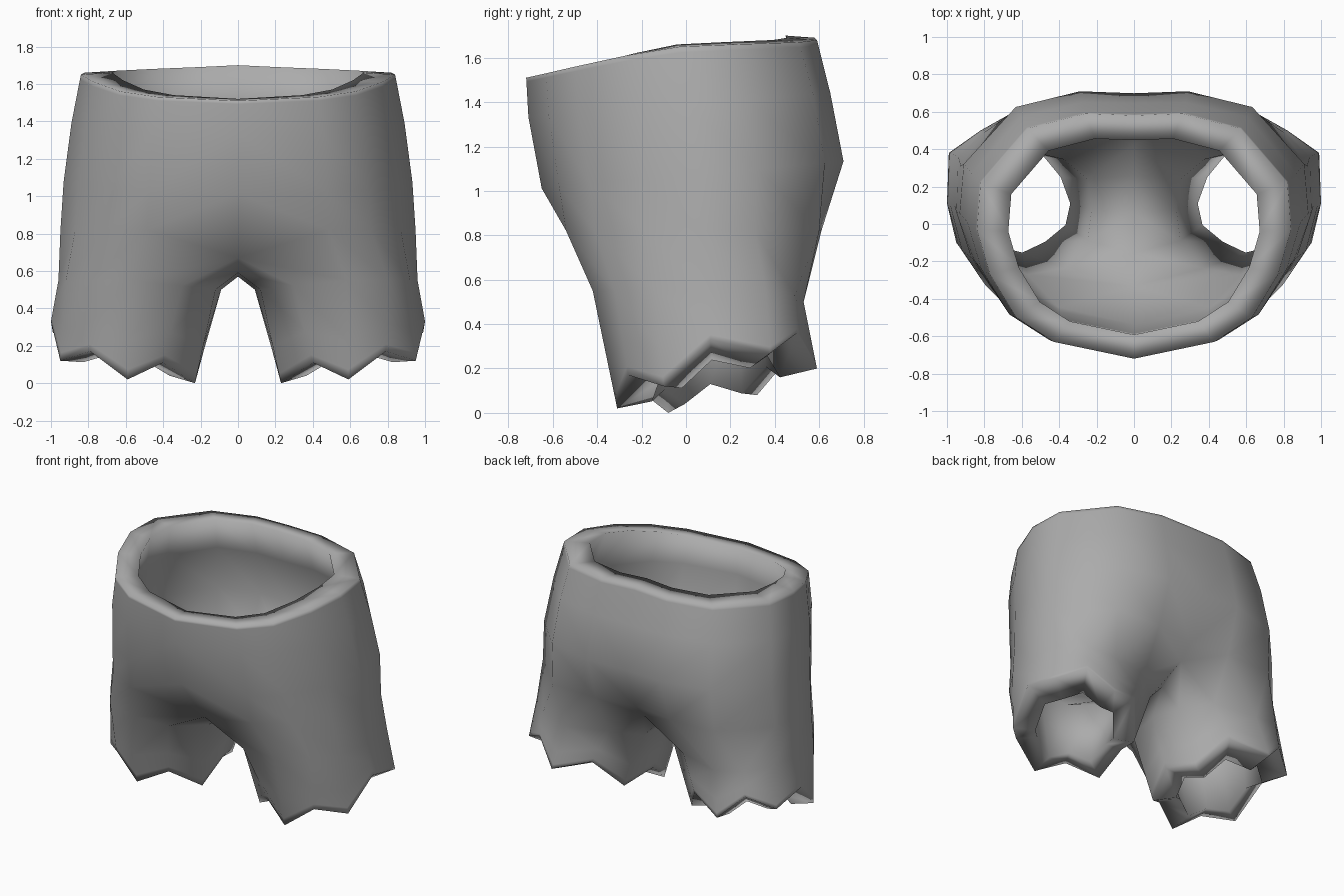
import bpy
import bmesh
from mathutils import Vector

default_cube = bpy.data.objects.get("Cube")
if default_cube:
    bpy.data.objects.remove(default_cube, do_unlink=True)

# Single cloth colour
cloth = bpy.data.materials.new("grey cloth")
cloth.use_nodes = True
grey = (0.41, 0.41, 0.41, 1)
cloth.diffuse_color = grey
cloth.node_tree.nodes["Principled BSDF"].inputs["Base Color"].default_value = grey

# Half outline of the waist, front centre round the left side to back centre
waist = [Vector(p) for p in (
    (0, -.72, 1.51), (.43, -.63, 1.53), (.63, -.5, 1.56),
    (.77, -.27, 1.61), (.84, -.03, 1.65), (.82, .22, 1.66),
    (.57, .51, 1.67), (.26, .59, 1.68), (0, .58, 1.69))]

# Crotch seam, running from back centre to front centre
crotch = [Vector((0, y, z)) for y, z in (
    (.48, .72), (.29, .61), (.06, .57), (-.18, .59), (-.38, .67))]

# Loop round the thigh, and the jagged hem of alternating notches and tips
thigh = [Vector(p) for p in (
    (.3, -.37, .52), (.58, -.42, .55), (.8, -.32, .55), (.92, -.14, .55),
    (.96, .1, .55), (.94, .36, .55), (.8, .49, .53), (.6, .53, .5),
    (.3, .46, .52), (.12, .31, .48), (.09, .08, .5), (.12, -.16, .5))]
hem = [Vector(p) for p in (
    (.4, -.22, .11), (.59, -.31, .02), (.79, -.26, .17), (.95, -.1, .12),
    (1, .11, .33), (.99, .38, .27), (.82, .5, .36), (.66, .59, .2),
    (.41, .49, .28), (.27, .32, .08), (.19, .1, .15), (.23, -.08, 0))]


def torso_ring(width, depth, shift, height, tilt, front, back):
    """Body ring: the waist outline reshaped, flattened at front and back."""
    ring = []
    for p in waist:
        y = min(max(p.y * depth + shift, front), back)
        ring.append(Vector((p.x * width, y, height + tilt * y)))
    return ring


def blend(first, second, amount):
    return [a.lerp(b, amount) for a, b in zip(first, second)]


def shrink(ring, scale, lift, centre):
    """Lining ring: pulled towards a centre and raised."""
    return [Vector((centre.x + (p.x - centre.x) * scale,
                    centre.y + (p.y - centre.y) * scale, p.z + lift))
            for p in ring]


def shrink_leg(ring, scale, lift):
    return shrink(ring, scale, lift, sum(ring, Vector()) / len(ring))


def add_ring(bm, points):
    return [bm.verts.new(p) for p in points]


def bridge(bm, upper, lower, closed):
    """Join two rings with quads facing outwards."""
    count = len(upper)
    return [bm.faces.new((upper[i], lower[i], lower[(i + 1) % count],
                          upper[(i + 1) % count]))
            for i in range(count if closed else count - 1)]


def build_layer(bm, torso_rings, seam_points, leg_rings):
    """Half a pair of shorts; returns its faces, waist edge and hem edge."""
    torso = [add_ring(bm, ring) for ring in torso_rings]
    seam = add_ring(bm, seam_points)
    last = torso[-1]
    faces = [bm.faces.new((last[0], seam[-1], last[1])),
             bm.faces.new((last[-2], seam[0], last[-1]))]
    legs = [[seam[-1]] + last[1:-1] + seam[:-1]]
    legs += [add_ring(bm, ring) for ring in leg_rings]
    for upper, lower in zip(torso, torso[1:]):
        faces += bridge(bm, upper, lower, False)
    for upper, lower in zip(legs, legs[1:]):
        faces += bridge(bm, upper, lower, True)
    return faces, torso[0], legs[-1]


# Shapes of the body and legs, with narrow bands beside the waist and hem edges
ribs = torso_ring(1.06, 1.045, .04, 1.39, .08, -.71, .65)
hips = torso_ring(1.11, 1.05, .09, 1.07, .09, -.65, .71)
seat = torso_ring(1.13, 1, .09, .82, 0, -.54, .61)
seat[0].y = -.5
seat[-1].y = .57
shin = blend(thigh, hem, .6)
torso_rings = [waist, blend(waist, ribs, .1), ribs, hips, seat]
leg_rings = [thigh, shin, blend(hem, shin, .25), hem]

# Lining: the same shapes drawn inwards, with a flatter hem
middle = Vector((0, .02, 0))
lining_torso = [shrink(waist, .8, .01, Vector((0, -.08, 0))),
                shrink(ribs, .83, 0, middle),
                shrink(hips, .83, 0, middle),
                shrink(seat, .83, .06, middle)]
lining_seam = shrink(crotch, .88, .13, middle)
lining_hem = [Vector((p.x, p.y, p.z * .6 + .04))
              for p in shrink_leg(hem, .64, 0)]
lining_legs = [shrink_leg(thigh, .7, .05), lining_hem]

# Left half: outside, lining turned inwards, and the rims that join them
bm = bmesh.new()
_, outer_waist, outer_hem = build_layer(bm, torso_rings, crotch, leg_rings)
lining, inner_waist, inner_hem = build_layer(
    bm, lining_torso, lining_seam, lining_legs)
bmesh.ops.reverse_faces(bm, faces=lining)
bridge(bm, inner_waist, outer_waist, False)
bridge(bm, outer_hem, inner_hem, True)

mesh = bpy.data.meshes.new("shorts")
bm.to_mesh(mesh)
bm.free()
mesh.materials.append(cloth)
shorts = bpy.data.objects.new("shorts", mesh)
bpy.context.collection.objects.link(shorts)

# Mirror to the right half and smooth the whole cloth
mirror = shorts.modifiers.new("mirror", 'MIRROR')
mirror.use_clip = True
bpy.ops.object.select_all(action='DESELECT')
shorts.select_set(True)
bpy.context.view_layer.objects.active = shorts
bpy.ops.object.convert(target='MESH')
bpy.ops.object.shade_smooth_by_angle(angle=2.2)
